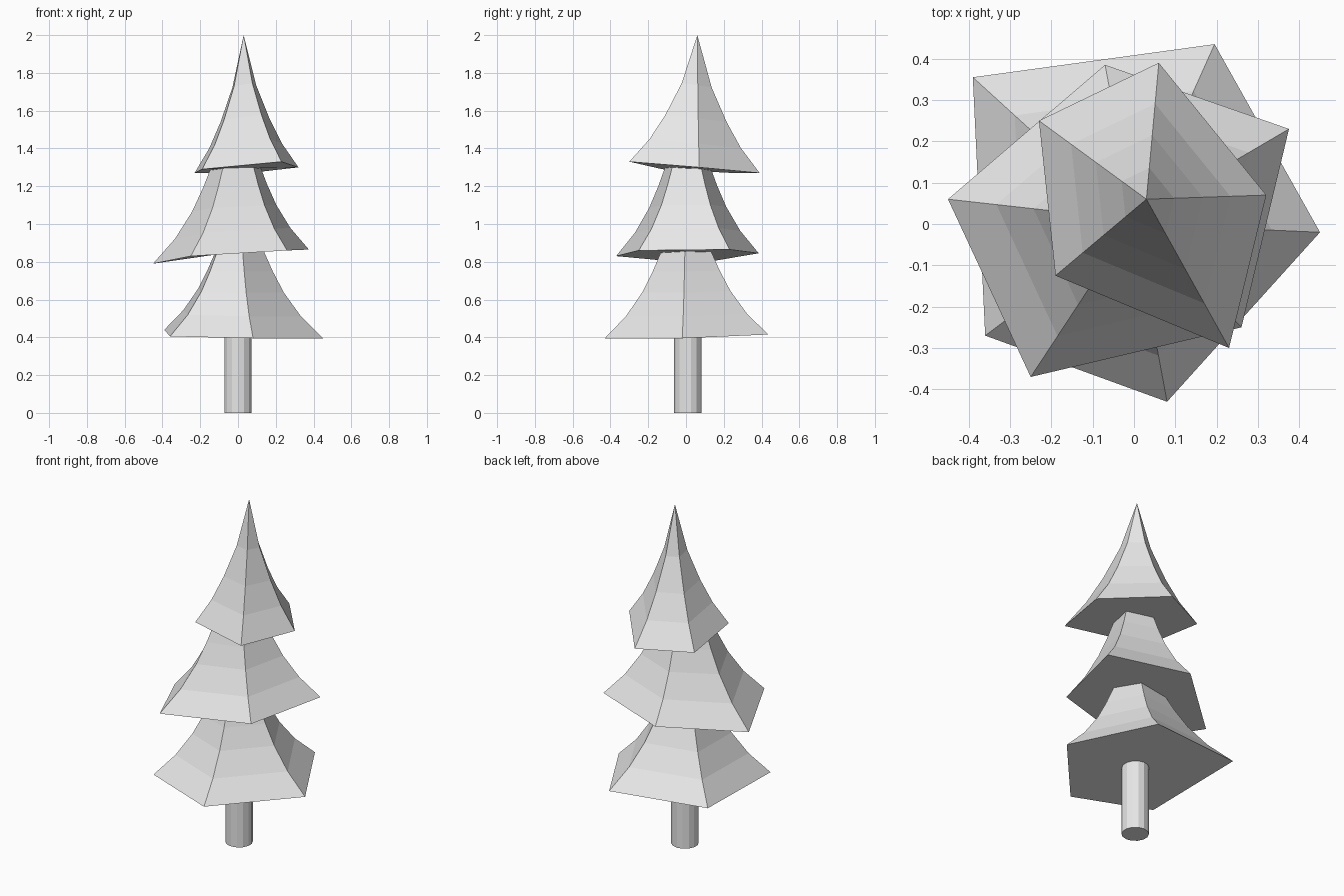
import bpy
import bmesh
from mathutils import Vector

cube = bpy.data.objects.get("Cube")
if cube:
    bpy.data.objects.remove(cube, do_unlink=True)

grey = bpy.data.materials.new("light grey")
grey.use_nodes = True
COLOUR = (0.8, 0.8, 0.8, 1)
grey.diffuse_color = COLOUR
grey.node_tree.nodes["Principled BSDF"].inputs["Base Color"].default_value = COLOUR


def finish(name, bm):
    bmesh.ops.recalc_face_normals(bm, faces=bm.faces)
    mesh = bpy.data.meshes.new(name)
    bm.to_mesh(mesh)
    bm.free()
    mesh.materials.append(grey)
    obj = bpy.data.objects.new(name, mesh)
    bpy.context.collection.objects.link(obj)
    return obj


def tier(name, corners, axis, profile):
    """Flared five-sided skirt: each ring is the corner ring drawn in towards the axis top."""
    bm = bmesh.new()
    top = Vector(axis)
    rings = []
    for spread, rise in profile:
        if spread == 0:
            rings.append([bm.verts.new(top)] * len(corners))
            continue
        ring = []
        for c in corners:
            x, y = top.xy + (Vector(c).xy - top.xy) * spread
            ring.append(bm.verts.new((x, y, c[2] + (top.z - c[2]) * rise)))
        rings.append(ring)
    bm.faces.new(rings[0])
    for low, high in zip(rings, rings[1:]):
        for i in range(len(corners)):
            j = (i + 1) % len(corners)
            loop = [low[i], low[j], high[j], high[i]]
            bm.faces.new(list(dict.fromkeys(loop)))
    if profile[-1][0] > 0:
        bm.faces.new(rings[-1])
    return finish(name, bm)


# Flare profiles as (spread, rise)
skirt = [(1, 0), (0.74, 0.25), (0.54, 0.52), (0.41, 0.76), (0.30, 1)]
spire = [(1, 0), (0.70, 0.18), (0.47, 0.37), (0.23, 0.62), (0, 1)]

# Foliage tiers with leaning, uneven rims
tier("lower_branches",
     [(-0.39, 0.355, 0.44), (-0.36, -0.27, 0.405), (0.08, -0.43, 0.395),
      (0.45, -0.02, 0.395), (0.195, 0.435, 0.415)],
     (0, 0, 0.86), skirt)
tier("middle_branches",
     [(-0.45, 0.06, 0.79), (-0.25, -0.37, 0.83), (0.26, -0.25, 0.86),
      (0.375, 0.23, 0.865), (-0.07, 0.385, 0.845)],
     (0, 0.01, 1.32), skirt)
tier("top_branches",
     [(0.06, 0.39, 1.27), (-0.23, 0.25, 1.27), (-0.19, -0.125, 1.29),
      (0.23, -0.30, 1.33), (0.32, 0.07, 1.30)],
     (0.03, 0.06, 2.0), spire)

# Trunk
bm = bmesh.new()
bmesh.ops.create_cone(bm, cap_ends=True, segments=14, radius1=0.073, radius2=0.073, depth=0.5)
bmesh.ops.translate(bm, verts=bm.verts, vec=(0, 0.01, 0.25))
finish("trunk", bm)
